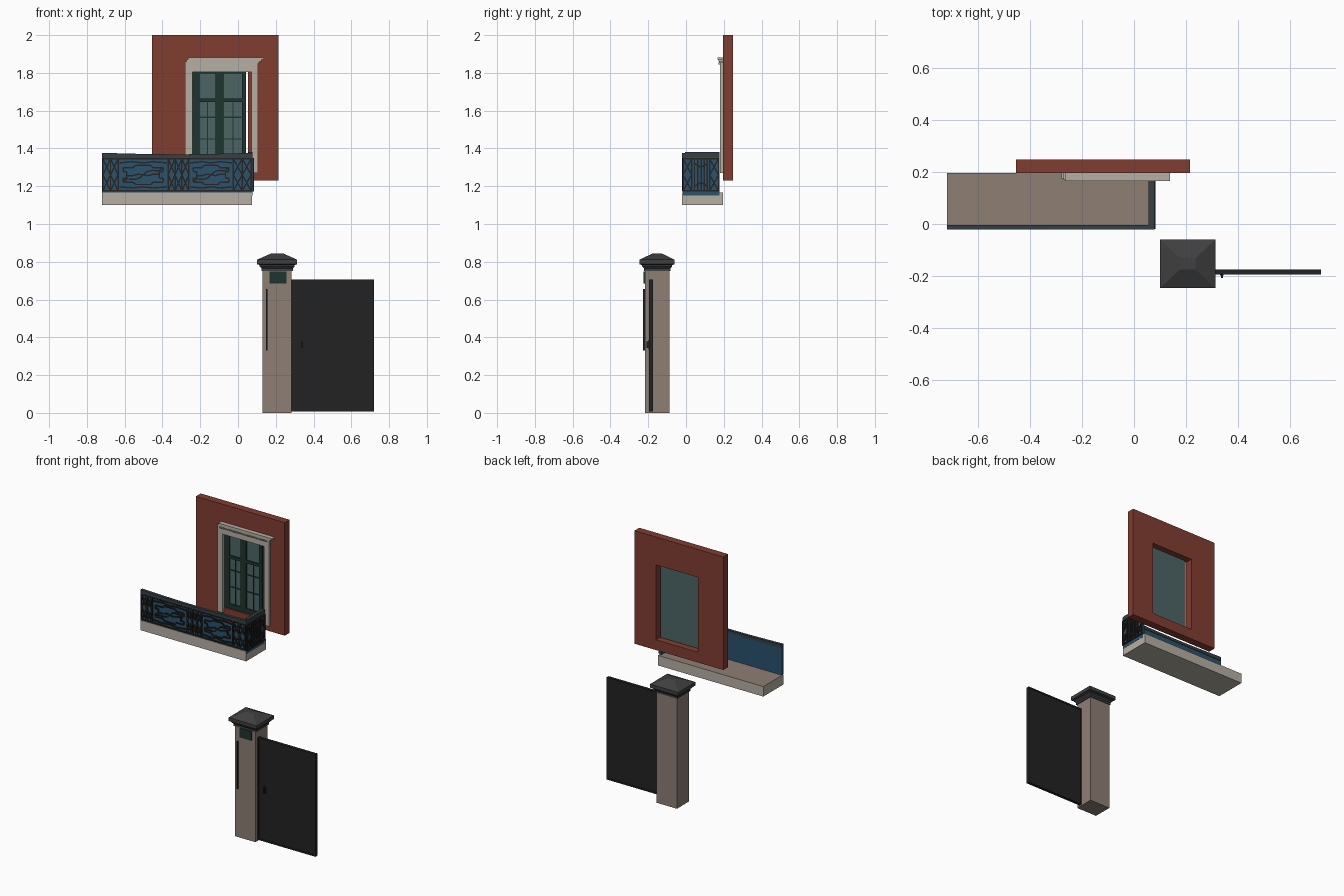
import bpy, bmesh, math
from mathutils import Vector

cube = bpy.data.objects.get("Cube")
if cube:
    bpy.data.objects.remove(cube, do_unlink=True)


def material(name, r, g, b):
    m = bpy.data.materials.new(name)
    m.use_nodes = True
    m.diffuse_color = (r, g, b, 1)
    m.node_tree.nodes["Principled BSDF"].inputs["Base Color"].default_value = (r, g, b, 1)
    return m


RED = material("red_plaster", 0.22, 0.047, 0.03)
CREAM = material("cream_stone", 0.47, 0.43, 0.37)
STONE = material("taupe_stone", 0.27, 0.21, 0.175)
CAP = material("charcoal", 0.05, 0.05, 0.05)
GATE = material("black_metal", 0.016, 0.016, 0.016)
BLUE = material("blue_panel", 0.024, 0.085, 0.15)
IRON = material("dark_iron", 0.02, 0.018, 0.017)
RAIL = material("slate_rail", 0.035, 0.05, 0.06)
GLASS = material("teal_glass", 0.075, 0.13, 0.13)
GREEN = material("dark_green", 0.013, 0.036, 0.026)


def add_mesh(name, bm, *mats):
    bmesh.ops.recalc_face_normals(bm, faces=bm.faces)
    me = bpy.data.meshes.new(name)
    bm.to_mesh(me)
    bm.free()
    for m in mats:
        me.materials.append(m)
    ob = bpy.data.objects.new(name, me)
    bpy.context.collection.objects.link(ob)
    return ob


def box_into(bm, x, y, z):
    vs = bmesh.ops.create_cube(bm, size=1)["verts"]
    for v in vs:
        v.co = [(a + b) / 2 + c * (b - a) for (a, b), c in zip((x, y, z), v.co)]


def boxes(name, parts, *mats):
    bm = bmesh.new()
    for p in parts:
        box_into(bm, *p)
    return add_mesh(name, bm, *mats)


def stacked(name, centre, rings, mat):
    """Square-section solid from (half x, half y, height) rings."""
    bm = bmesh.new()
    loops = []
    for hx, hy, z in rings:
        loops.append([bm.verts.new((centre[0] + sx * hx, centre[1] + sy * hy, z))
                      for sx, sy in ((-1, -1), (1, -1), (1, 1), (-1, 1))])
    for a, b in zip(loops, loops[1:]):
        for i in range(4):
            j = (i + 1) % 4
            bm.faces.new((a[i], a[j], b[j], b[i]))
    bm.faces.new(loops[0])
    bm.faces.new(loops[-1])
    return add_mesh(name, bm, mat)


# Wall with a window opening
WX, WY, WZ = (-0.455, 0.215), (0.196, 0.248), (1.23, 2.0)
OX, OZ = (-0.265, 0.053), (1.3, 1.81)
boxes("wall", [
    ((WX[0], OX[0]), WY, WZ), ((OX[1], WX[1]), WY, WZ),
    (OX, WY, (WZ[0], OZ[0])), (OX, WY, (OZ[1], WZ[1]))], RED)

# Window glass and its glazing bars
GX, GZ = (-0.24, 0.042), (1.305, 1.806)
boxes("window_glass", [(GX, (0.206, 0.212), GZ)], GLASS)
FY, THIN = (0.197, 0.207), (0.201, 0.207)
boxes("window_frame", [
    ((GX[0], -0.203), FY, GZ), ((-0.12, -0.078), FY, GZ), ((0.022, GX[1]), FY, GZ),
    (GX, FY, (1.645, 1.665)), (GX, FY, (1.305, 1.335)), (GX, FY, (1.798, 1.806))], GREEN)
boxes("window_muntins", [((x - 0.003, x + 0.003), THIN, (1.31, 1.65)) for x in (-0.162, -0.026)]
      + [((-0.21, 0.03), THIN, (z - 0.003, z + 0.003)) for z in (1.45, 1.565)], GREEN)

# Window surround and cornice
TY = (0.179, 0.197)
boxes("window_surround", [
    ((-0.28, -0.241), TY, (1.27, 1.855)), ((0.071, 0.107), TY, (1.27, 1.855)),
    ((-0.241, 0.071), TY, (1.806, 1.855))], CREAM)
boxes("cornice", [
    ((-0.28, 0.115), (0.176, 0.197), (1.853, 1.861)),
    ((-0.272, 0.125), (0.172, 0.197), (1.861, 1.87)),
    ((-0.265, 0.138), (0.166, 0.197), (1.87, 1.881))], CREAM)
boxes("cornice_dentils", [((x, x + 0.008), (0.172, 0.18), (1.844, 1.854))
                          for x in [-0.262 + 0.0145 * i for i in range(25)]], CREAM)

# Balcony slab with a darker floor
X0, X1, Y0, Y1 = -0.72, 0.075, -0.02, 0.196
slab = boxes("balcony_slab", [((X0, X1), (Y0, Y1), (1.1, 1.168))], CREAM, STONE)
for f in slab.data.polygons:
    f.material_index = int(f.normal.z > 0.5)

# Balustrade panels and side rail
boxes("front_panel", [((X0, X1), (-0.015, -0.006), (1.166, 1.36))], BLUE)
boxes("side_panel", [((0.062, 0.0765), (-0.015, 0.178), (1.15, 1.36))], BLUE)
boxes("side_rail", [((0.056, 0.078), (-0.004, 0.178), (1.352, 1.38))], RAIL)

# Front rail, sagging slightly in the middle
bm = bmesh.new()
N = 16
rows = []
for i in range(N + 1):
    t = i / N
    x = X0 + (0.078 - X0) * t
    top = 1.377 - 0.008 * math.sin(math.pi * t)
    rows.append([bm.verts.new((x, y, z)) for y, z in
                 ((-0.022, 1.35), (-0.022, top), (-0.003, top), (-0.003, 1.35))])
for a, b in zip(rows, rows[1:]):
    for i in range(4):
        bm.faces.new((a[i], a[i - 1], b[i - 1], b[i]))
bm.faces.new(rows[0])
bm.faces.new(rows[-1])
add_mesh("front_rail", bm, RAIL)


def ironwork(name, lines, place):
    """Thin four-sided bars along 2D lines, mapped on to a panel by place."""
    bm = bmesh.new()
    r = 0.0038
    normal = (place(0, 0, 1) - place(0, 0, 0)).normalized()
    for line in lines:
        pts = [place(u, v, 0) for u, v in line]
        for p, q in zip(pts, pts[1:]):
            d = (q - p).normalized()
            side = d.cross(normal) * r
            ends = [[bm.verts.new(e + side * s + normal * n)
                     for s, n in ((-1, 0), (1, 0), (1, 0.007), (-1, 0.007))] for e in (p, q)]
            for i in range(4):
                bm.faces.new((ends[0][i - 1], ends[0][i], ends[1][i], ends[1][i - 1]))
            bm.faces.new(ends[0])
            bm.faces.new(ends[1])
    return add_mesh(name, bm, IRON)


LO, HI = 1.175, 1.345
MID = (LO + HI) / 2


def crosses(a, b, n):
    out = []
    w = (b - a) / n
    for i in range(n):
        l, r = a + i * w, a + (i + 1) * w
        out += [[(l, LO), (l, HI)], [(r, LO), (r, HI)],
                [(l, LO), (r, MID), (l, HI)], [(r, LO), (l, MID), (r, HI)]]
    return out


def scroll(a, b):
    """Stepped brackets, an S-shaped sweep and wavy bars, point symmetric."""
    c, h = (a + b) / 2, (b - a) / 2
    half = [
        [(-0.8, -0.45), (-0.8, -0.2), (-0.65, -0.2), (-0.65, 0.2), (-0.8, 0.2), (-0.8, 0.45)],
        [(-0.8, 0.45), (-0.4, 0.45), (-0.3, 0.6), (0.3, 0.6), (0.4, 0.45), (0.8, 0.45)],
        [(-0.95, 0.75), (-0.4, 0.82), (0, 0.74), (0.4, 0.82), (0.95, 0.75)],
        [(0, 0), (0.15, 0.2), (0.35, 0.28), (0.65, 0.25), (0.8, 0.45)],
        [(0, 0), (0.2, -0.05), (0.4, 0.05), (0.65, 0.05)]]
    return [[(c + s * u * h, MID + s * v * 0.085) for u, v in l] for l in half for s in (1, -1)]


front = crosses(-0.715, -0.635, 2) + crosses(-0.37, -0.26, 3) + crosses(-0.025, 0.07, 2)
front += scroll(-0.635, -0.37) + scroll(-0.26, -0.025)
front += [[(X0, z), (X1, z)] for z in (LO, HI)]
ironwork("front_ironwork", front, lambda u, v, d: Vector((u, -0.015 - d, v)))

side = crosses(-0.015, 0.03, 1) + crosses(0.125, 0.172, 1)
side += [[(y, LO), (y, HI)] for y in (0.045, 0.063, 0.08, 0.097, 0.112)]
side += [[(-0.018, z), (0.176, z)] for z in (LO, HI)]
side += [[(0.045, MID + s * 0.06), (0.08, MID + s * 0.04), (0.112, MID + s * 0.06)] for s in (1, -1)]
ironwork("side_ironwork", side, lambda u, v, d: Vector((0.0765 + d * 0.5, u, v)))

# Gate pillar with moulded pyramid cap
PC = (0.207, -0.153)
stacked("pillar", PC, [(0.077, 0.065, 0), (0.077, 0.065, 0.757)], STONE)
stacked("pillar_cap", PC, [
    (0.083, 0.07, 0.752), (0.083, 0.07, 0.765), (0.093, 0.08, 0.776), (0.093, 0.08, 0.783),
    (0.106, 0.093, 0.787), (0.106, 0.093, 0.811), (0.03, 0.022, 0.845)], CAP)

# Number plate backing and slim vertical bar on the pillar
boxes("pillar_plate", [((0.167, 0.257), (-0.224, -0.217), (0.685, 0.748))], GREEN)
boxes("pillar_bar", [((0.148, 0.156), (-0.227, -0.217), (0.33, 0.655))], GATE)

# Gate leaf with raised edge frame and handle
boxes("gate_leaf", [((0.284, 0.718), (-0.192, -0.178), (0.012, 0.703))], GATE)
GY = (-0.195, -0.175)
boxes("gate_frame", [
    ((0.283, 0.72), GY, (0.008, 0.02)), ((0.283, 0.72), GY, (0.695, 0.705)),
    ((0.283, 0.291), GY, (0.008, 0.705)), ((0.712, 0.72), GY, (0.008, 0.705))], GATE)
boxes("gate_handle", [
    ((0.332, 0.345), (-0.198, -0.19), (0.335, 0.385)),
    ((0.334, 0.343), (-0.208, -0.198), (0.343, 0.378))], GATE)
